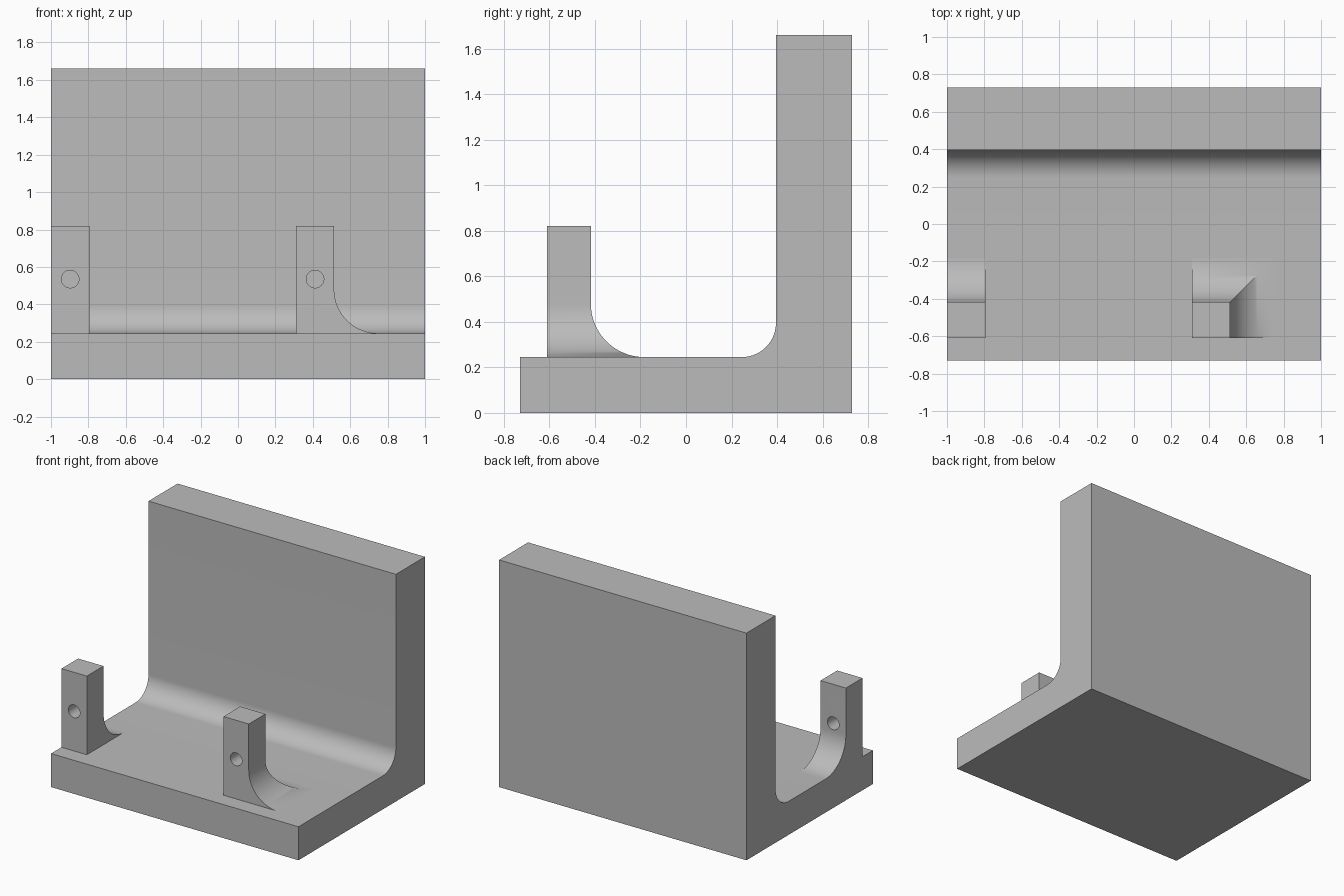
import bpy
import bmesh
from math import sin, cos, pi, radians

if "Cube" in bpy.data.objects:
    bpy.data.objects.remove(bpy.data.objects["Cube"])

GREY = (0.5, 0.5, 0.5, 1)
FLOOR = 0.245          # top of the base plate
STEPS = 20             # segments per fillet

grey = bpy.data.materials.new("plain grey")
grey.use_nodes = True
grey.diffuse_color = GREY
grey.node_tree.nodes["Principled BSDF"].inputs["Base Color"].default_value = GREY


def make_object(name, bm):
    bmesh.ops.recalc_face_normals(bm, faces=bm.faces)
    mesh = bpy.data.meshes.new(name)
    bm.to_mesh(mesh)
    bm.free()
    mesh.materials.append(grey)
    obj = bpy.data.objects.new(name, mesh)
    bpy.context.collection.objects.link(obj)
    return obj


def activate(obj):
    bpy.ops.object.select_all(action="DESELECT")
    obj.select_set(True)
    bpy.context.view_layer.objects.active = obj


def smooth(obj):
    activate(obj)
    bpy.ops.object.shade_smooth_by_angle(angle=radians(30))


def loft(bm, loops):
    """Closed solid through a list of matching vertex loops."""
    rings = [[bm.verts.new(p) for p in loop] for loop in loops]
    count = len(rings[0])
    for low, high in zip(rings, rings[1:]):
        for i in range(count):
            j = (i + 1) % count
            bm.faces.new((low[i], low[j], high[j], high[i]))
    bm.faces.new(rings[0][::-1])
    bm.faces.new(rings[-1])


# L-shaped bracket: side profile with an inner fillet, extruded along x
def make_bracket(front=-0.73, back=0.73, wall=0.395, top=1.66, radius=0.15):
    profile = [(front, 0), (back, 0), (back, top), (wall, top)]
    for k in range(STEPS + 1):
        a = pi / 2 * k / STEPS
        profile.append((wall - radius + radius * cos(a),
                        FLOOR + radius - radius * sin(a)))
    profile.append((front, FLOOR))
    bm = bmesh.new()
    loft(bm, [[(x, y, z) for y, z in profile] for x in (-1, 1)])
    smooth(make_object("bracket_body", bm))


# Upright lug: rectangular sections that flare into the base, with a cross hole
def make_lug(name, x0, x1, flare_side, front=-0.61, back=-0.418,
             top=0.82, radius=0.235, hole_z=0.535, hole_radius=0.047):
    sections = []
    for k in range(STEPS + 1):
        a = pi / 2 * k / STEPS
        sections.append((radius * (1 - sin(a)), FLOOR + radius * (1 - cos(a))))
    sections.append((0, top))
    loops = []
    for d, z in sections:
        right = x1 + d * flare_side
        loops.append([(x0, front, z), (right, front, z),
                      (right, back + d, z), (x0, back + d, z)])
    bm = bmesh.new()
    loft(bm, loops)
    bmesh.ops.dissolve_limit(bm, angle_limit=0.005, verts=bm.verts, edges=bm.edges)
    lug = make_object(name, bm)

    # Round hole running front to back
    hole = bmesh.new()
    loft(hole, [[((x0 + x1) / 2 + hole_radius * cos(2 * pi * i / 32), y,
                  hole_z + hole_radius * sin(2 * pi * i / 32))
                 for i in range(32)] for y in (front - 0.1, back + 0.1)])
    cutter = make_object(name + "_hole_cutter", hole)
    cutter.hide_render = True
    cut = lug.modifiers.new("hole", "BOOLEAN")
    cut.operation = "DIFFERENCE"
    cut.solver = "EXACT"
    cut.object = cutter
    activate(lug)
    bpy.ops.object.modifier_apply(modifier=cut.name)
    bpy.data.objects.remove(cutter)
    smooth(lug)


make_bracket()
make_lug("right_lug", -1.0, -0.795, flare_side=0)
make_lug("left_lug", 0.31, 0.514, flare_side=1)
